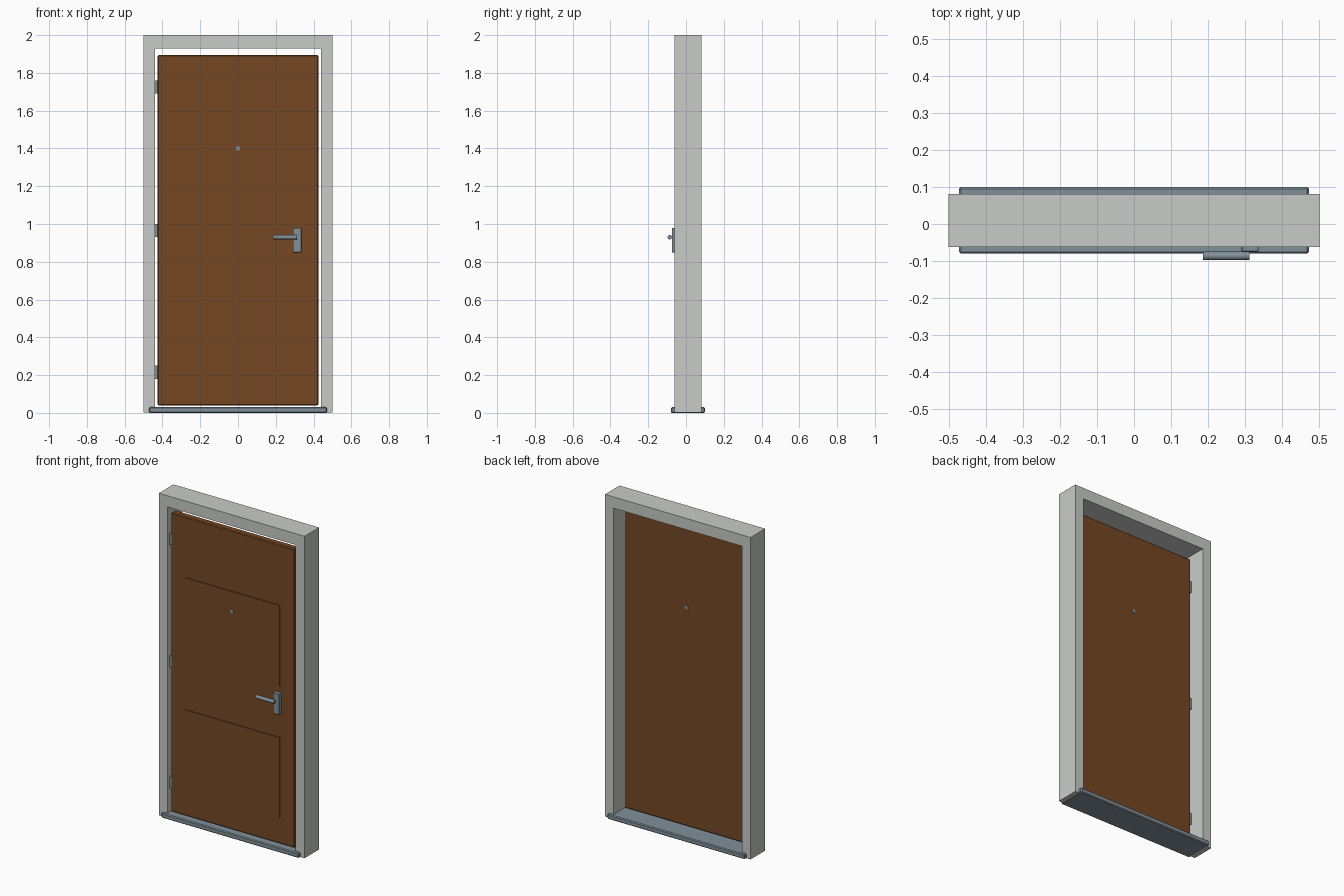
import bpy, bmesh, math
from mathutils import Matrix

if "Cube" in bpy.data.objects:
    bpy.data.objects.remove(bpy.data.objects["Cube"])


def material(name, rgb):
    m = bpy.data.materials.new(name)
    m.diffuse_color = (*rgb, 1)
    m.use_nodes = True
    m.node_tree.nodes["Principled BSDF"].inputs["Base Color"].default_value = m.diffuse_color
    return m


GREY = material("frame grey", (0.58, 0.60, 0.58))
BROWN = material("door brown", (0.18, 0.064, 0.017))
STEEL = material("steel", (0.22, 0.28, 0.32))


def finish(name, bm, mat, bevel=0, smooth=False):
    bmesh.ops.recalc_face_normals(bm, faces=bm.faces)
    if bevel:
        bmesh.ops.bevel(bm, geom=list(bm.edges), offset=bevel, segments=1,
                        affect='EDGES', profile=0.5)
    if smooth:
        for f in bm.faces:
            f.smooth = len(f.verts) == 4
    me = bpy.data.meshes.new(name)
    bm.to_mesh(me)
    bm.free()
    me.materials.append(mat)
    ob = bpy.data.objects.new(name, me)
    bpy.context.collection.objects.link(ob)
    return ob


def box(name, x, y, z, mat, bevel=0):
    bm = bmesh.new()
    bmesh.ops.create_cube(bm, size=1)
    for v in bm.verts:
        v.co = [a + (b - a) * (c + 0.5) for (a, b), c in zip((x, y, z), v.co)]
    return finish(name, bm, mat, bevel)


def rod(name, centre, radius, length, axis, mat, sides=16):
    bm = bmesh.new()
    turn = Matrix.Rotation(math.pi / 2, 4, 'Y' if axis == 'X' else 'X')
    bmesh.ops.create_cone(bm, cap_ends=True, segments=sides, radius1=radius,
                          radius2=radius, depth=length,
                          matrix=Matrix.Translation(centre) @ turn)
    return finish(name, bm, mat, smooth=True)


# Frame: an upside-down U profile extruded through the wall
bm = bmesh.new()
outline = [(-0.5, 0.001), (-0.5, 2), (0.5, 2), (0.5, 0.001),
           (0.44, 0.001), (0.44, 1.93), (-0.44, 1.93), (-0.44, 0.001)]
face = bm.faces.new([bm.verts.new((x, -0.062, z)) for x, z in outline])
out = bmesh.ops.extrude_face_region(bm, geom=[face])
for v in out["geom"]:
    if isinstance(v, bmesh.types.BMVert):
        v.co.y = 0.081
finish("door_frame", bm, GREY)

# Sill
box("sill", (-0.472, 0.472), (-0.08, 0.1), (0, 0.03), STEEL, 0.005)

# Door leaf with two slightly raised panels
box("door_leaf", (-0.425, 0.425), (-0.051, -0.008), (0.04, 1.895), BROWN, 0.005)
for name, z in (("lower_panel", 0.2), ("upper_panel", 1.02)):
    box(name, (-0.327, 0.325), (-0.056, -0.045), (z, z + 0.5), BROWN)

# Hinges
for i, z in enumerate((0.18, 0.93, 1.69)):
    box(f"hinge_{i + 1}", (-0.441, -0.42), (-0.045, -0.02), (z, z + 0.07), STEEL)

# Peephole through the leaf
rod("peephole", (0, -0.0325, 1.4), 0.012, 0.059, 'Y', STEEL)

# Handle
box("handle_plate", (0.29, 0.336), (-0.075, -0.048), (0.85, 0.98), STEEL, 0.002)
rod("handle_lever", (0.249, -0.086, 0.93), 0.0115, 0.126, 'X', STEEL)
